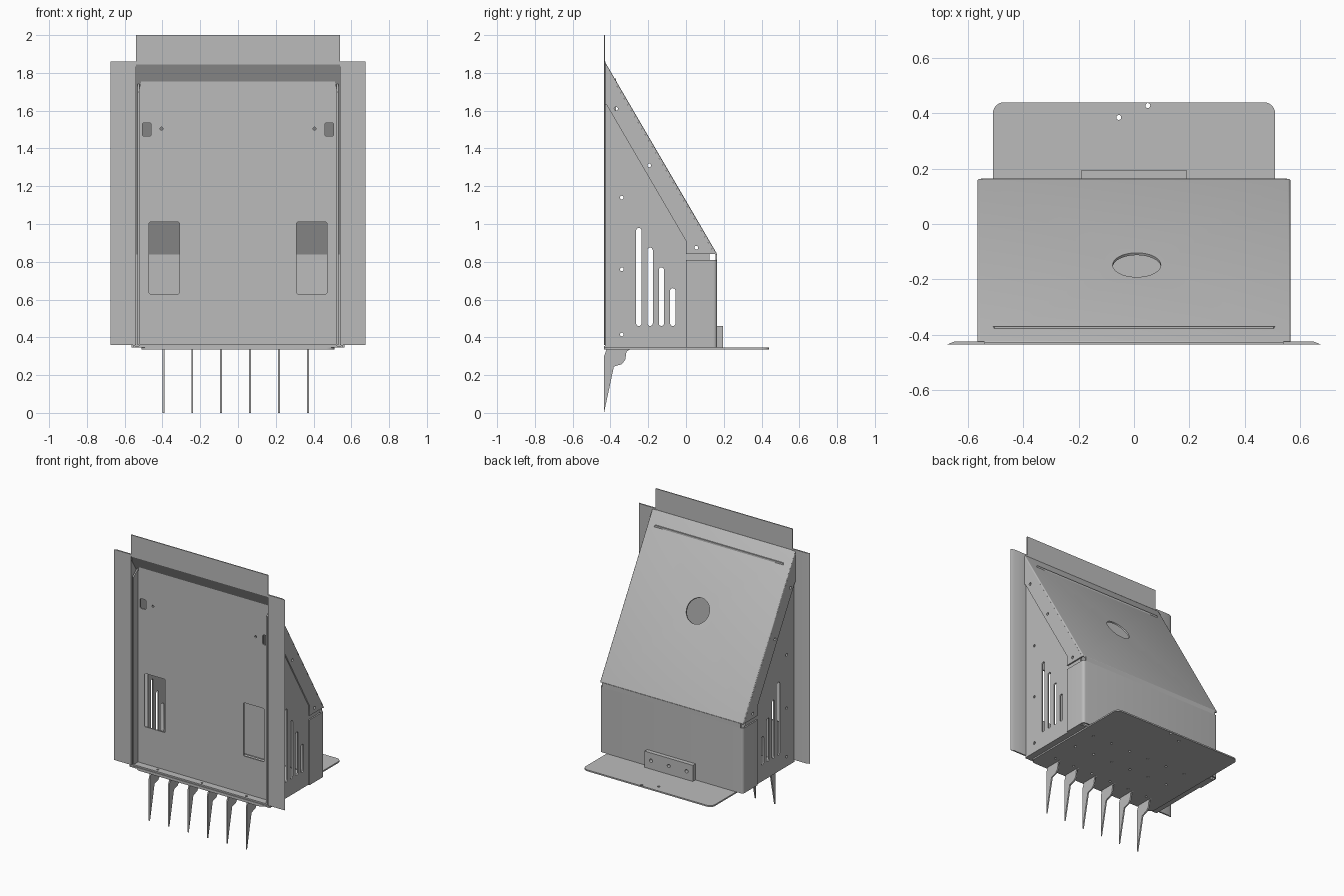
import bpy, bmesh, math
from mathutils import Vector

cube = bpy.data.objects.get("Cube")
if cube:
    bpy.data.objects.remove(cube, do_unlink=True)

steel = bpy.data.materials.new("grey steel")
steel.use_nodes = True
GREY = (0.5, 0.5, 0.5, 1)
steel.diffuse_color = GREY
steel.node_tree.nodes["Principled BSDF"].inputs["Base Color"].default_value = GREY

X, Y, Z = Vector((1, 0, 0)), Vector((0, 1, 0)), Vector((0, 0, 1))
T = 0.01  # sheet thickness


def arc(cx, cy, r, start, sweep, n):
    return [(cx + r * math.cos(start + sweep * i / n), cy + r * math.sin(start + sweep * i / n))
            for i in range(n + 1)]


def circle(cx, cy, r=0.01, n=12):
    return arc(cx, cy, r, 0, 2 * math.pi, n)[:-1]


def rect(x0, y0, x1, y1):
    return [(x0, y0), (x1, y0), (x1, y1), (x0, y1)]


def rounded(x0, y0, x1, y1, r, n=4):
    q = math.pi / 2
    return (arc(x1 - r, y1 - r, r, 0, q, n) + arc(x0 + r, y1 - r, r, q, q, n)
            + arc(x0 + r, y0 + r, r, 2 * q, q, n) + arc(x1 - r, y0 + r, r, 3 * q, q, n))


def plate(name, outer, holes, origin, u, v, depth, round_edge=None):
    """Flat outline with holes, extruded along the depth vector."""
    bm = bmesh.new()
    for loop in [outer] + holes:
        vs = [bm.verts.new(Vector(origin) + u * a + v * b) for a, b in loop]
        for i, vert in enumerate(vs):
            bm.edges.new((vert, vs[i - 1]))
    bmesh.ops.triangle_fill(bm, edges=bm.edges[:], use_beauty=True)
    ext = bmesh.ops.extrude_face_region(bm, geom=bm.faces[:])
    bmesh.ops.translate(bm, vec=depth, verts=[g for g in ext["geom"] if isinstance(g, bmesh.types.BMVert)])
    bmesh.ops.recalc_face_normals(bm, faces=bm.faces[:])
    if round_edge:
        bmesh.ops.bevel(bm, geom=[e for e in bm.edges if round_edge(e)], offset=0.008,
                        segments=3, profile=0.5, affect='EDGES')
    mesh = bpy.data.meshes.new(name)
    bm.to_mesh(mesh)
    bm.free()
    mesh.materials.append(steel)
    obj = bpy.data.objects.new(name, mesh)
    bpy.context.collection.objects.link(obj)
    bpy.ops.object.select_all(action='DESELECT')
    obj.select_set(True)
    bpy.context.view_layer.objects.active = obj
    bpy.ops.object.shade_smooth_by_angle(angle=math.radians(35))
    return obj


# Sloped hood sheet with its round port
top, low = Vector((0, -0.43, 1.86)), Vector((0, 0.165, 0.84))
down = (low - top).normalized()
inward = down.cross(X)
if inward.y > 0:
    inward.negate()
length = (low - top).length


def outer_side_edge(e):
    return all(abs(w.co.x) > 0.56 and abs((w.co - top).dot(inward)) < 0.001 for w in e.verts)


plate("hood", rect(-0.565, 0.008, 0.565, length), [circle(0.01, 0.56, 0.087, 40)],
      top, X, down, inward * T, outer_side_edge)
plate("top_flange", rect(-0.54, 1.845, 0.54, 2), [], (0, -0.435, 0), X, Z, Y * 0.007)

# Back wall wrapped around the rear corners, plus the strip joining it to the hood
q = math.pi / 2
wrap = ([(0.565, 0)] + arc(0.545, 0.145, 0.02, 0, q, 5) + arc(-0.545, 0.145, 0.02, q, q, 5)
        + [(-0.565, 0), (-0.555, 0)] + arc(-0.545, 0.145, 0.01, 2 * q, -q, 5)
        + arc(0.545, 0.145, 0.01, q, -q, 5) + [(0.555, 0)])
plate("back_wall", wrap, [], (0, 0, 0.345), X, Y, Z * 0.465)
plate("back_wall_top", rect(-0.545, 0.81, 0.545, 0.842), [], (0, 0.155, 0), X, Z, Y * T)
plate("rear_bracket", rect(-0.19, 0.345, 0.19, 0.46),
      [circle(x, 0.405, 0.012) for x in (-0.14, 0, 0.14)], (0, 0.165, 0), X, Z, Y * 0.03)

# Vented sides, hood side flanges and front mounting flanges
slots = [rounded(y - 0.014, 0.46, y + 0.014, z, 0.0138)
         for y, z in ((-0.25, 0.98), (-0.19, 0.875), (-0.13, 0.77), (-0.07, 0.66))]
rivets = [circle(-0.34, z) for z in (0.415, 0.76, 1.14)]
hood_rivets = [circle(-0.37, 1.61), circle(-0.195, 1.31), circle(0.055, 0.875)]
wrap_rivets = [circle(0.07, 0.5), circle(0.07, 0.735)]
for s, side in ((1, "left"), (-1, "right")):
    plate(side + "_side_panel", [(-0.43, 0.345), (-0.43, 1.83), (0.125, 0.885), (0.125, 0.345)],
          slots + rivets + hood_rivets + wrap_rivets, (s * 0.545, 0, 0), Y, Z, X * s * T)
    plate(side + "_hood_flange",
          [(-0.433, 1.63), (-0.433, 1.845), (0.153, 0.84), (0, 0.84), (0, 0.91), (-0.42, 1.63)],
          hood_rivets, (s * 0.555, 0, 0), Y, Z, X * s * T)
    plate(side + "_mounting_flange",
          [(0.54, -0.435), (0.675, -0.435), (0.65, -0.425), (0.54, -0.425)],
          [], (0, 0, 0.36), X * s, Y, Z * 1.5)
    plate(side + "_panel_return", [(-0.43, 0.36), (-0.43, 1.7), (-0.38, 1.74), (-0.37, 1.74), (-0.37, 0.36)],
          [], (s * 0.522, 0, 0), Y, Z, X * s * T)

# Recessed front panel with windows, latch openings and pilot holes
openings = []
for s in (1, -1):
    for w, z0, z1, x in ((0.08, 0.63, 1.01, 0.39), (0.022, 1.465, 1.535, 0.483)):
        openings.append(rounded(s * x - w, z0, s * x + w, z1, 0.006, 2))
    openings.append(circle(s * 0.405, 1.505, 0.008))
plate("front_panel", [(-0.525, 0.36), (0.525, 0.36), (0.525, 1.7), (0.518, 1.74), (0.505, 1.77),
                      (-0.505, 1.77), (-0.518, 1.74), (-0.525, 1.7)],
      openings, (0, -0.38, 0), X, Z, Y * T)
plate("front_ledge", rect(-0.525, -0.43, 0.525, -0.37),
      [circle(x, -0.405, 0.008) for x in (-0.35, 0, 0.35)], (0, 0, 0.355), X, Y, Z * T)

# Floor of the box and the base plate under it
plate("floor", rect(-0.55, -0.435, 0.55, 0.13), [], (0, 0, 0.345), X, Y, Z * T)
spike_x = [-0.395 + 0.153 * i for i in range(6)]
base_holes = [circle(x + 0.04, y, 0.008) for x in spike_x for y in (-0.3, -0.1, 0.08)]
base_holes += [circle(0.05, 0.428, 0.009), circle(-0.055, 0.385, 0.009)]
plate("base_plate", rounded(-0.51, -0.435, 0.51, 0.44, 0.04, 6), base_holes,
      (0, 0, 0.335), X, Y, Z * T)

# Row of ground spikes
spike = [(-0.434, 0), (-0.434, 0.3), (-0.42, 0.337), (-0.295, 0.337), (-0.315, 0.325),
         (-0.322, 0.28), (-0.34, 0.258), (-0.382, 0.245)]
for i, x in enumerate(spike_x):
    plate("ground_spike_%d" % (i + 1), spike, [], (x - 0.005, 0, 0), Y, Z, X * T)
